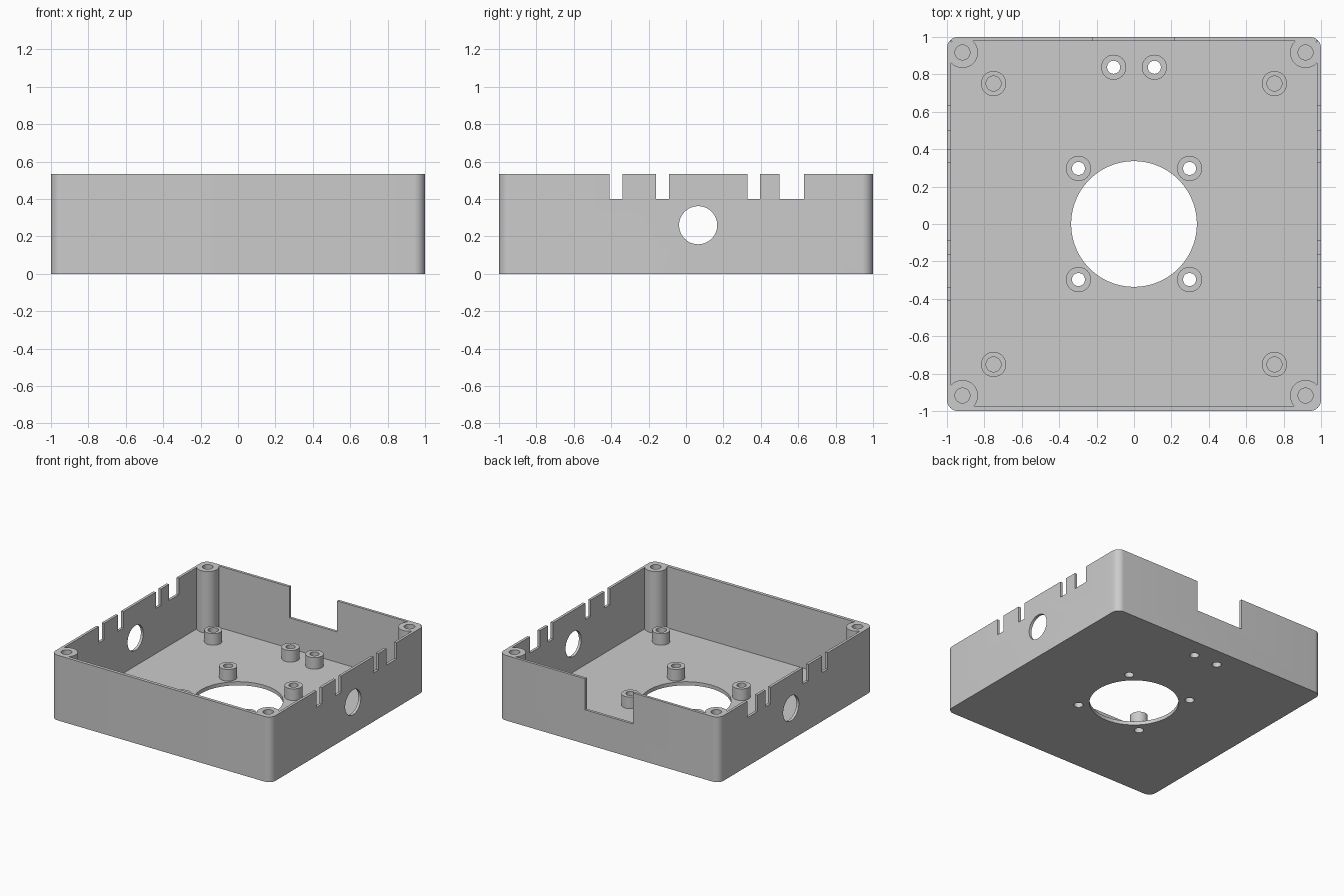
import bpy, bmesh, math
from mathutils import Matrix

HEIGHT, FLOOR, STANDOFF_TOP = 0.535, 0.03, 0.125
CORNERS = [(sx, sy) for sx in (-1, 1) for sy in (-1, 1)]

cube = bpy.data.objects.get("Cube")
if cube:
    bpy.data.objects.remove(cube, do_unlink=True)

grey = bpy.data.materials.new("plain grey")
grey.use_nodes = True
grey.diffuse_color = (0.6, 0.6, 0.6, 1)
grey.node_tree.nodes["Principled BSDF"].inputs["Base Color"].default_value = (0.6, 0.6, 0.6, 1)


def to_object(name, bm):
    mesh = bpy.data.meshes.new(name)
    bmesh.ops.recalc_face_normals(bm, faces=bm.faces)
    bm.to_mesh(mesh)
    bm.free()
    mesh.materials.append(grey)
    obj = bpy.data.objects.new(name, mesh)
    bpy.context.collection.objects.link(obj)
    return obj


def box(name, x0, x1, y0, y1, z0, z1, corner=0):
    """Box between limits, with optional rounded upright edges."""
    bm = bmesh.new()
    place = Matrix.Translation(((x0 + x1) / 2, (y0 + y1) / 2, (z0 + z1) / 2))
    size = Matrix.Diagonal((x1 - x0, y1 - y0, z1 - z0, 1))
    bmesh.ops.create_cube(bm, size=1, matrix=place @ size)
    if corner:
        upright = [e for e in bm.edges if abs(e.verts[0].co.z - e.verts[1].co.z) > 0.01]
        bmesh.ops.bevel(bm, geom=upright, offset=corner, segments=10, profile=0.5, affect='EDGES')
    return to_object(name, bm)


def cylinder(name, x, y, z0, z1, radius, sides=48):
    bm = bmesh.new()
    bmesh.ops.create_cone(bm, cap_ends=True, segments=sides, radius1=radius, radius2=radius,
                          depth=z1 - z0, matrix=Matrix.Translation((x, y, (z0 + z1) / 2)))
    return to_object(name, bm)


def cut(target, cutter):
    """Subtract the cutter for good, then discard it."""
    mod = target.modifiers.new("cut", 'BOOLEAN')
    mod.operation, mod.solver, mod.object = 'DIFFERENCE', 'EXACT', cutter
    bpy.context.view_layer.objects.active = target
    bpy.ops.object.modifier_apply(modifier=mod.name)
    bpy.data.objects.remove(cutter, do_unlink=True)


def smooth(obj):
    bpy.ops.object.select_all(action='DESELECT')
    obj.select_set(True)
    bpy.context.view_layer.objects.active = obj
    bpy.ops.object.shade_smooth_by_angle(angle=math.radians(30))


# Tray: rounded block hollowed by a cavity that leaves the corner screw posts
tray = box("enclosure_tray", -1, 1, -1, 1, 0, HEIGHT, corner=0.06)
cavity = box("cavity", -0.978, 0.978, -0.973, 0.978, FLOOR, 1)
for sx, sy in CORNERS:
    cut(cavity, cylinder("post", sx * 0.917, sy * 0.917, -1, 2, 0.083))
cut(tray, cavity)

# Screw holes in the posts
for sx, sy in CORNERS:
    cut(tray, cylinder("post_hole", sx * 0.917, sy * 0.917, FLOOR, 1, 0.04, 32))

# Cable slots through both side walls
for y0, y1 in ((-0.41, -0.34), (-0.16, -0.09), (0.33, 0.395), (0.50, 0.63)):
    cut(tray, box("slot", -2, 2, y0, y1, 0.4, 1))

# Round openings in both side walls
bm = bmesh.new()
turn = Matrix.Translation((0, 0.065, 0.26)) @ Matrix.Rotation(math.pi / 2, 4, 'Y')
bmesh.ops.create_cone(bm, cap_ends=True, segments=48, radius1=0.102, radius2=0.102, depth=4, matrix=turn)
cut(tray, to_object("side_opening", bm))

# Notch in the back wall and fan opening in the floor
cut(tray, box("back_notch", -0.218, 0.216, 0.93, 2, 0.28, 1))
cut(tray, cylinder("fan_opening", 0, 0, -1, 0.2, 0.336, 96))

# Standoffs: fan and back pairs are open through the floor, outer ones are blind
fan = [("fan_standoff", sx * 0.297, sy * 0.297, 0.035, True) for sx, sy in CORNERS]
back = [("back_standoff", sx * 0.109, 0.838, 0.035, True) for sx in (-1, 1)]
outer = [("board_standoff", sx * 0.751, sy * 0.751, 0.04, False) for sx, sy in CORNERS]
for name, x, y, hole, through in fan + back + outer:
    post = cylinder(name, x, y, FLOOR, STANDOFF_TOP, 0.067)
    cut(post, cylinder("bore", x, y, -1, 1, hole, 32))
    if through:
        cut(tray, cylinder("floor_bore", x, y, -1, 0.2, hole, 32))
    smooth(post)
smooth(tray)
